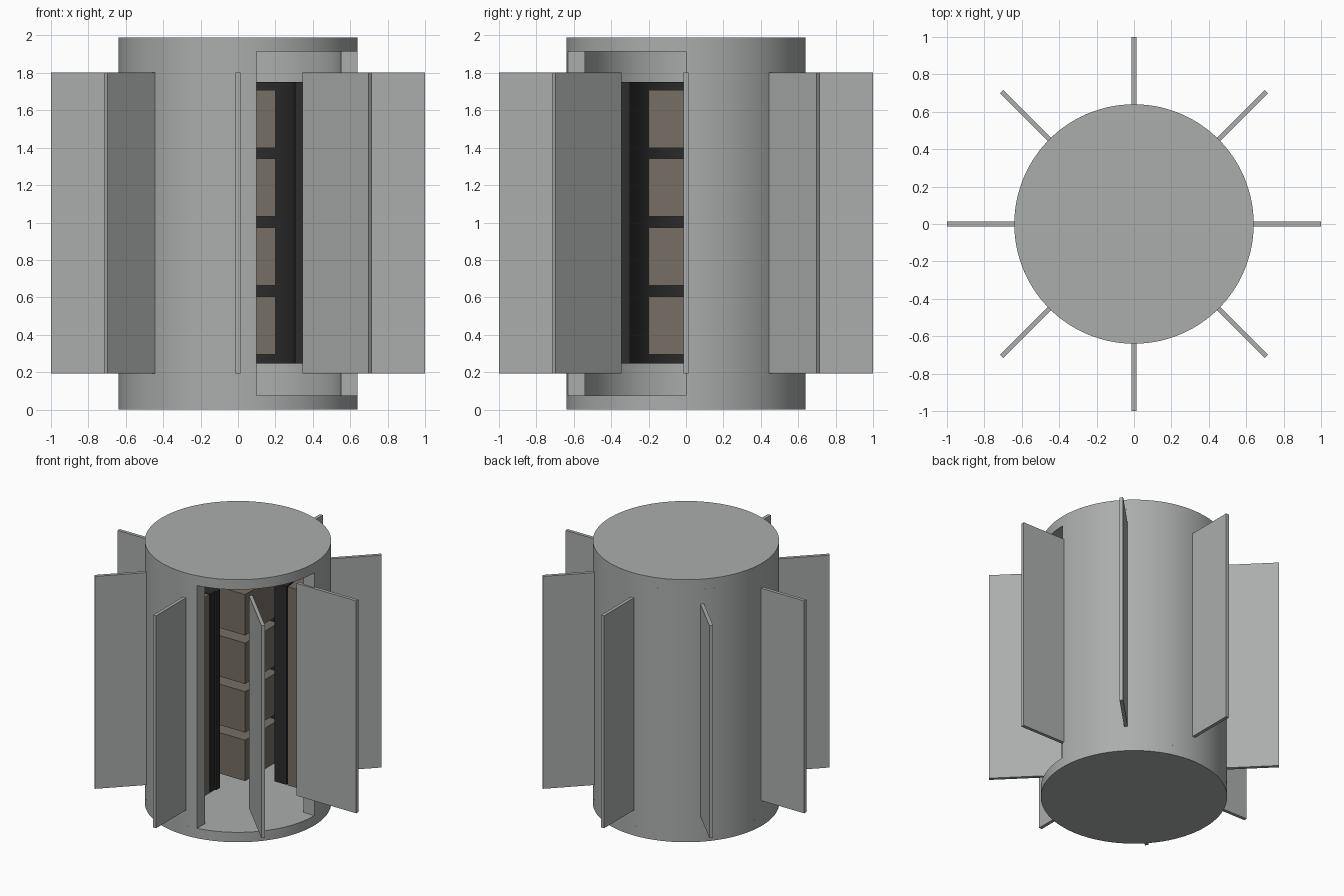
import bpy, bmesh, math
from mathutils import Matrix

cube = bpy.data.objects.get("Cube")
if cube:
    bpy.data.objects.remove(cube, do_unlink=True)


def material(name, color):
    m = bpy.data.materials.new(name)
    m.use_nodes = True
    m.diffuse_color = (*color, 1)
    m.node_tree.nodes["Principled BSDF"].inputs["Base Color"].default_value = (*color, 1)
    return m


GREY = material("casing grey", (0.41, 0.42, 0.42))
BROWN = material("warm brown", (0.18, 0.158, 0.13))
DARK = material("near black", (0.025, 0.025, 0.025))


def finish(name, bm, mat, smooth=False):
    bmesh.ops.recalc_face_normals(bm, faces=bm.faces[:])
    mesh = bpy.data.meshes.new(name)
    bm.to_mesh(mesh)
    bm.free()
    mesh.materials.append(mat)
    ob = bpy.data.objects.new(name, mesh)
    bpy.context.collection.objects.link(ob)
    if smooth:
        bpy.ops.object.select_all(action="DESELECT")
        ob.select_set(True)
        bpy.context.view_layer.objects.active = ob
        bpy.ops.object.shade_smooth_by_angle(angle=math.radians(30))
    return ob


def box(name, size, center, mat, turn=0):
    bm = bmesh.new()
    place = Matrix.Rotation(turn, 4, "Z") @ Matrix.Translation(center) @ Matrix.Diagonal((*size, 1))
    bmesh.ops.create_cube(bm, size=1, matrix=place)
    return finish(name, bm, mat)


def disc(name, radius, z0, z1, mat):
    bm = bmesh.new()
    bmesh.ops.create_cone(bm, cap_ends=True, segments=128, radius1=radius, radius2=radius,
                          depth=z1 - z0, matrix=Matrix.Translation((0, 0, (z0 + z1) / 2)))
    return finish(name, bm, mat, True)


def cut_tube(name, inner, outer, z0, z1, cut_x, mat, steps=96):
    """Tube with the front left quarter (x > cut_x, y < 0) left open."""
    bm = bmesh.new()
    rings = []
    for i in range(steps + 1):
        ring = []
        for r, z in ((inner, z0), (outer, z0), (outer, z1), (inner, z1)):
            a = (2 * math.pi - math.acos(cut_x / r)) * i / steps
            ring.append(bm.verts.new((r * math.cos(a), r * math.sin(a), z)))
        rings.append(ring)
    for a, b in zip(rings, rings[1:]):
        for k in range(4):
            n = (k + 1) % 4
            bm.faces.new((a[k], a[n], b[n], b[k]))
    bm.faces.new(rings[0])
    bm.faces.new(rings[-1])
    return finish(name, bm, mat, True)


# Outer casing with end caps
R, TOP, LIP = 0.64, 1.99, 0.075
disc("bottom_cap", R, 0, LIP, GREY)
disc("top_cap", R, TOP - LIP, TOP, GREY)
cut_tube("casing", 0.55, R, LIP, TOP - LIP, 0.1, GREY)

# Nested inner sleeves
LOW, HIGH = 0.245, 1.75
cut_tube("inner_sleeve", 0.305, 0.355, LOW, HIGH, 0.06, DARK)
cut_tube("middle_sleeve", 0.355, 0.405, LOW, HIGH, 0.05, DARK)
cut_tube("outer_sleeve", 0.415, 0.5, LOW, HIGH, 0.05, BROWN)

# Stacked core blocks
for i in range(4):
    box(f"core_block_{i + 1}", (0.4, 0.4, 0.31), (0, 0, 0.45 + 0.368 * i), BROWN)

# Radial fins
for i in range(8):
    box(f"fin_{i + 1}", (0.5, 0.025, 1.61), (0.75, 0, 0.998), GREY, i * math.pi / 4)
